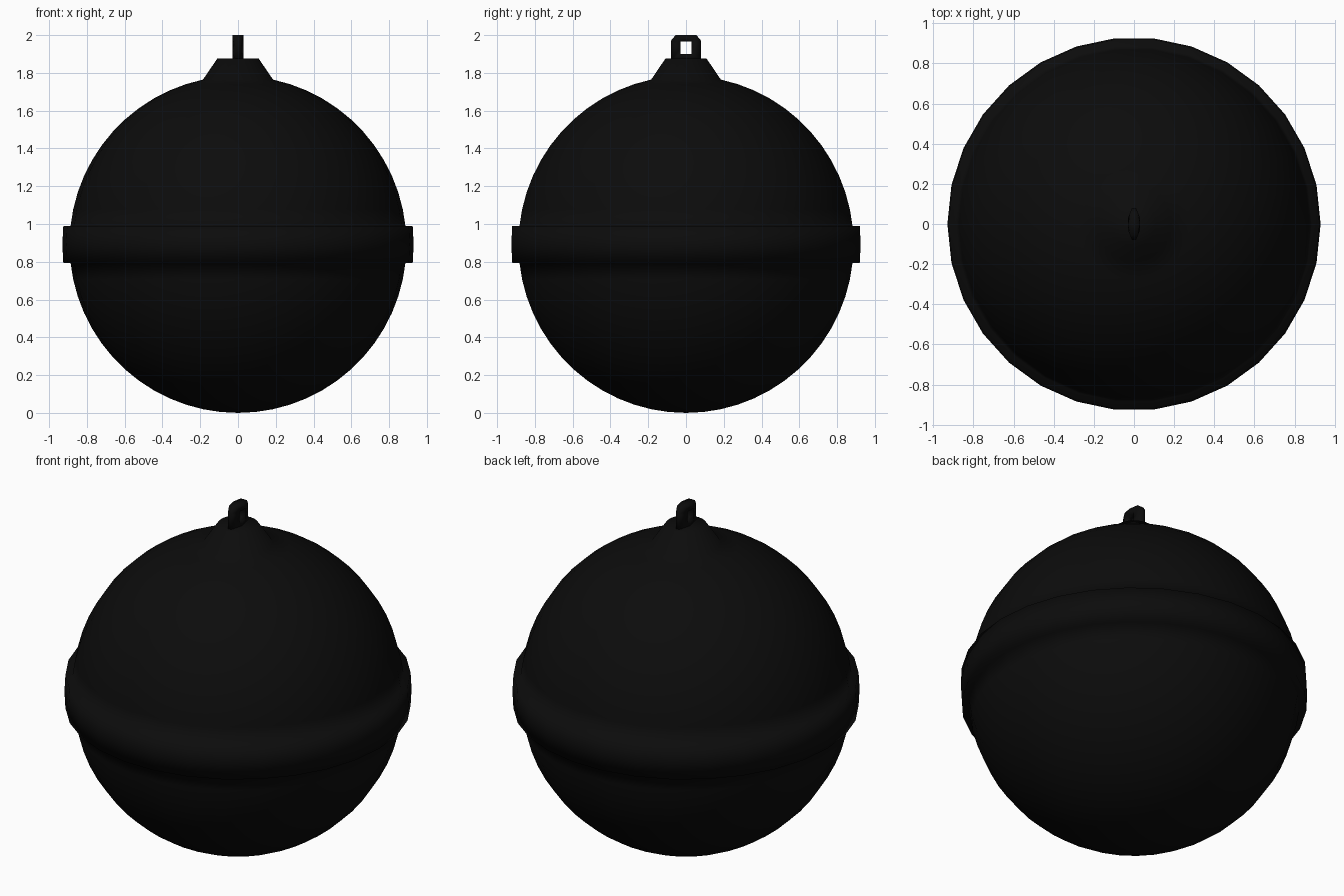
import bpy, bmesh, math

if "Cube" in bpy.data.objects:
    bpy.data.objects.remove(bpy.data.objects["Cube"])

R, CZ, SEG = 0.892, 0.892, 30

black = bpy.data.materials.new("black")
black.diffuse_color = (0.0035, 0.0035, 0.0035, 1)
black.use_nodes = True
black.node_tree.nodes["Principled BSDF"].inputs["Base Color"].default_value = black.diffuse_color


def finish(name, bm):
    bmesh.ops.remove_doubles(bm, verts=bm.verts, dist=1e-5)
    bmesh.ops.recalc_face_normals(bm, faces=bm.faces)
    for f in bm.faces:
        f.smooth = True
    me = bpy.data.meshes.new(name)
    bm.to_mesh(me)
    bm.free()
    me.materials.append(black)
    ob = bpy.data.objects.new(name, me)
    bpy.context.collection.objects.link(ob)
    return ob


# Ball: lathed half circle in 6 degree steps, with raised belt and neck collar
def arc(a0, a1, r=R):
    return [(r * math.cos(math.radians(a)), CZ + r * math.sin(math.radians(a)))
            for a in range(a0, a1 + 1, 6)]


belt = arc(-6, 6, 0.93)
collar = [(0.11, 1.875), (0.0, 1.875)]
profile = arc(-90, -6) + belt + arc(6, 78) + collar

bm = bmesh.new()
rows = [[bm.verts.new((r * math.cos(math.tau * i / SEG), r * math.sin(math.tau * i / SEG), z))
         for i in range(SEG)] for r, z in profile]
for a, b in zip(rows, rows[1:]):
    for i in range(SEG):
        j = (i + 1) % SEG
        bm.faces.new((a[i], a[j], b[j], b[i]))
finish("ball_with_belt", bm)

# Hanging loop: chamfered arch with a square eye, thinner towards its outer edges
outer = [(-.08, 1.865), (-.08, 1.97), (-.055, 2), (0, 2), (.055, 2), (.08, 1.97), (.08, 1.865), (0, 1.865)]
inner = [(-.03, 1.9), (-.03, 1.93), (-.03, 1.965), (0, 1.965), (.03, 1.965), (.03, 1.93), (.03, 1.9), (0, 1.9)]


def half_width(y):
    return 0.03 if abs(y) <= 0.03 else 0.03 - (abs(y) - 0.03) * 0.4


bm = bmesh.new()
loops = [[bm.verts.new((s * half_width(y), y, z)) for y, z in pts]
         for s, pts in ((-1, outer), (1, outer), (1, inner), (-1, inner))]
for k in range(4):
    a, b = loops[k], loops[(k + 1) % 4]
    for i in range(8):
        j = (i + 1) % 8
        bm.faces.new((a[i], a[j], b[j], b[i]))
finish("hanging_loop", bm)
